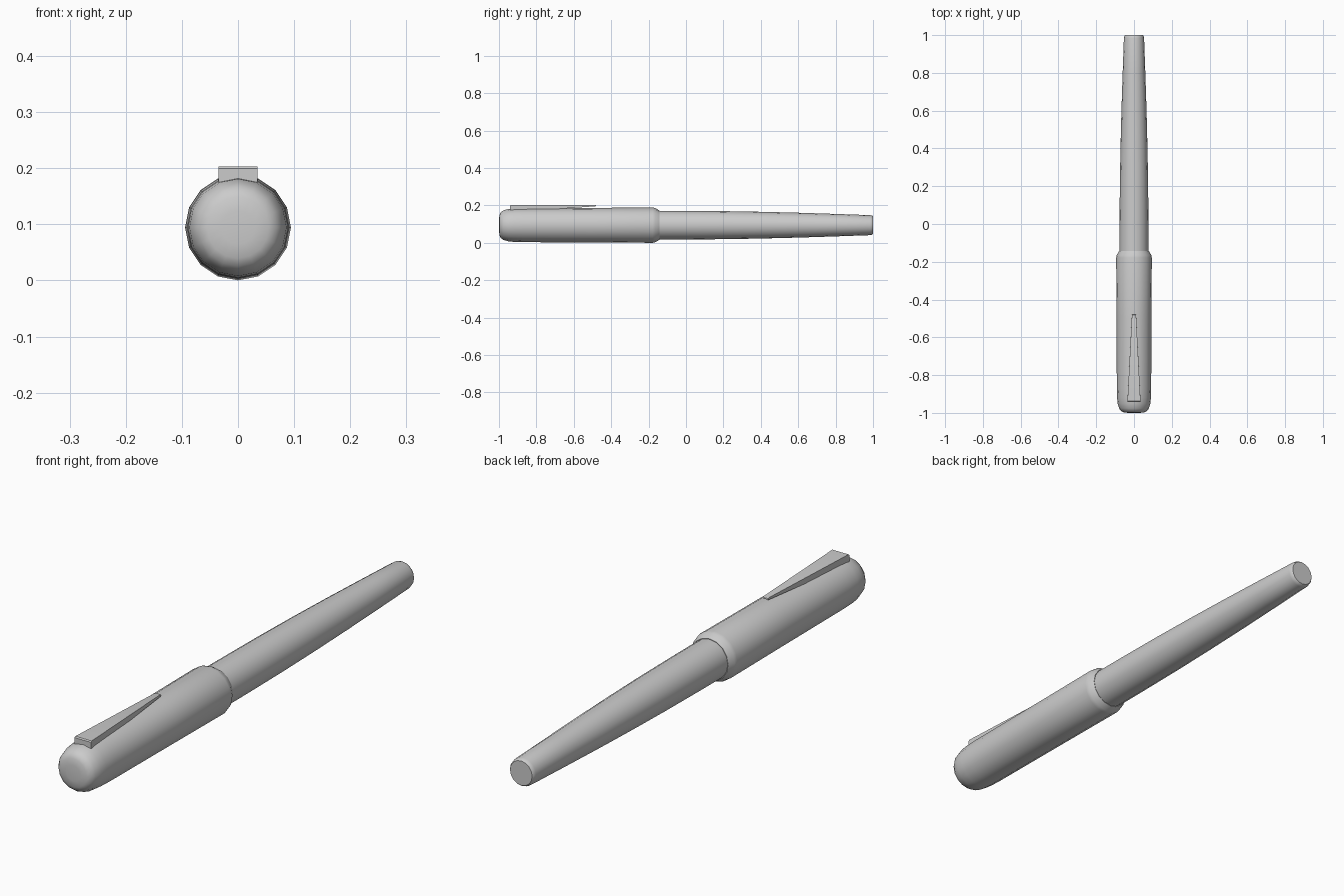
import bpy, bmesh, math

if "Cube" in bpy.data.objects:
    bpy.data.objects.remove(bpy.data.objects["Cube"])

SIDES = 16
AXIS_Z = 0.0943


def finish(name, bm, angle):
    bmesh.ops.recalc_face_normals(bm, faces=bm.faces)
    mesh = bpy.data.meshes.new(name)
    bm.to_mesh(mesh)
    bm.free()
    obj = bpy.data.objects.new(name, mesh)
    bpy.context.collection.objects.link(obj)
    bpy.ops.object.select_all(action='DESELECT')
    obj.select_set(True)
    bpy.context.view_layer.objects.active = obj
    bpy.ops.object.shade_smooth_by_angle(angle=math.radians(angle))
    return obj


def lathe(name, profile, angle=40):
    """Revolve (y, radius) points about the pen's long axis, closing both ends."""
    bm = bmesh.new()
    rings = []
    for y, r in profile:
        rings.append([bm.verts.new((r * math.cos(a), y, AXIS_Z + r * math.sin(a)))
                      for a in (math.tau * k / SIDES for k in range(SIDES))])
    for lo, hi in zip(rings, rings[1:]):
        for k in range(SIDES):
            n = (k + 1) % SIDES
            bm.faces.new((lo[k], lo[n], hi[n], hi[k]))
    bm.faces.new(rings[0])
    bm.faces.new(rings[-1])
    return finish(name, bm, angle)


# Cap: rounded crown, almost straight wall, chamfered lip
lathe("cap", [(-1.0, 0.03), (-0.997, 0.055), (-0.99, 0.069), (-0.976, 0.079),
              (-0.95, 0.0865), (-0.92, 0.0895), (-0.87, 0.091), (-0.5, 0.0925),
              (-0.178, 0.0943), (-0.165, 0.0915), (-0.143, 0.079), (-0.146, 0.07)])

# Barrel: gently tapering with a small chamfer at the end
lathe("barrel", [(-0.2, 0.077), (0.0, 0.0765), (0.2, 0.075), (0.4, 0.0715),
                 (0.6, 0.0665), (0.8, 0.060), (0.985, 0.0535), (0.995, 0.051),
                 (1.0, 0.047)])

# Clip: side profile (y, z) stretched sideways, narrowing towards its tip
clip_profile = [(-0.941, 0.165), (-0.941, 0.199), (-0.937, 0.203), (-0.49, 0.203),
                (-0.482, 0.201), (-0.480, 0.198), (-0.484, 0.195), (-0.915, 0.195),
                (-0.923, 0.193), (-0.927, 0.188), (-0.927, 0.165)]


def clip_half_width(y):
    t = (y + 0.941) / 0.461
    return 0.035 - 0.024 * t ** 0.85


bm = bmesh.new()
left, right = ([bm.verts.new((s * clip_half_width(y), y, z)) for y, z in clip_profile]
               for s in (-1, 1))
count = len(clip_profile)
for i in range(count):
    j = (i + 1) % count
    bm.faces.new((left[i], left[j], right[j], right[i]))
bm.faces.new(left)
bm.faces.new(right)
bmesh.ops.triangulate(bm, faces=[f for f in bm.faces if len(f.verts) > 4])
finish("clip", bm, 30)
